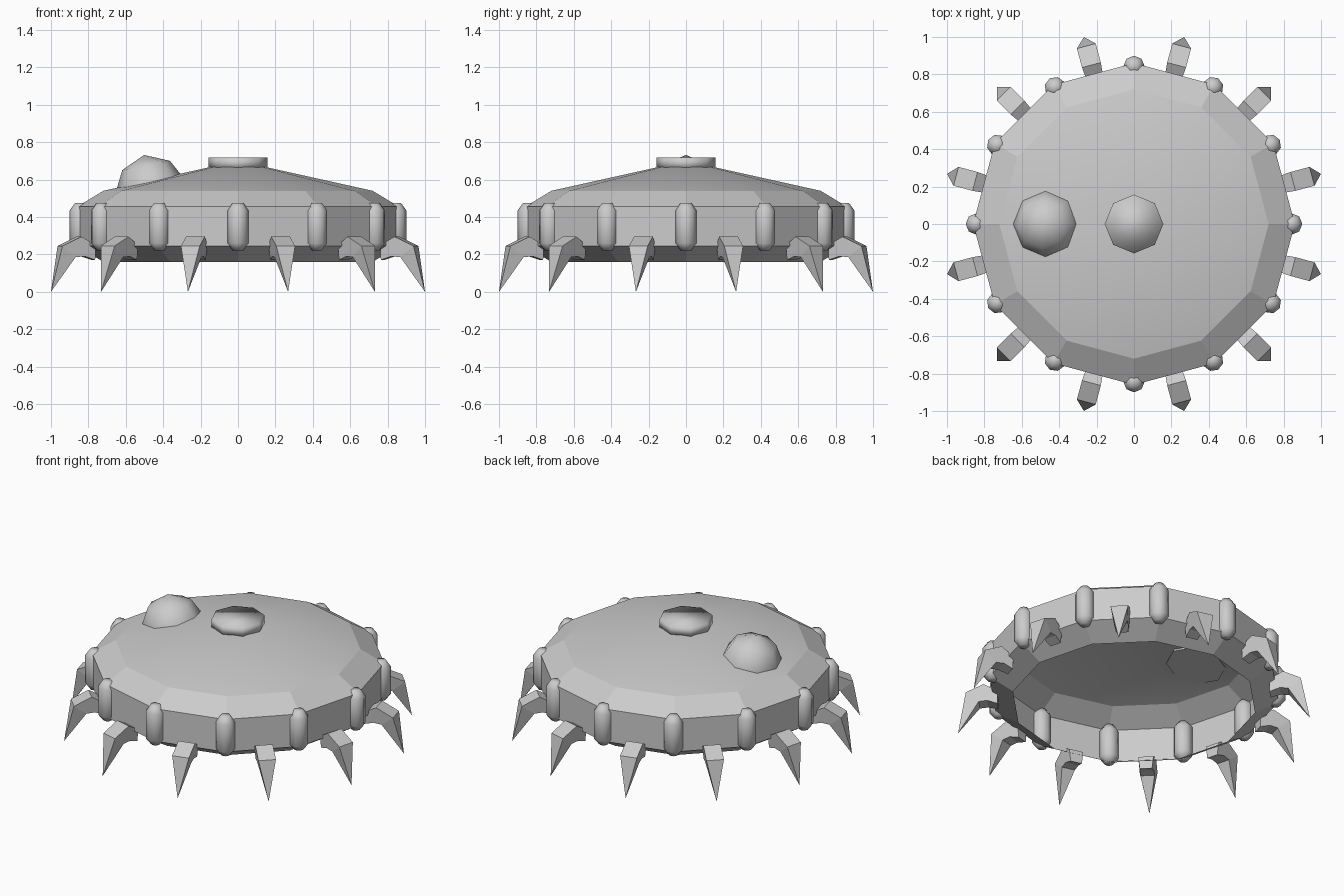
import bpy, bmesh, math
from mathutils import Matrix, Vector

cube = bpy.data.objects.get("Cube")
if cube:
    bpy.data.objects.remove(cube, do_unlink=True)

GREY = (0.6, 0.6, 0.6, 1.0)
grey = bpy.data.materials.new("plain_grey")
grey.use_nodes = True
grey.diffuse_color = GREY
grey.node_tree.nodes["Principled BSDF"].inputs["Base Color"].default_value = GREY


def add_object(name, bm, smooth_angle=None):
    """Turn a bmesh into a grey object; smooth it below the given angle."""
    bmesh.ops.recalc_face_normals(bm, faces=bm.faces[:])
    mesh = bpy.data.meshes.new(name)
    bm.to_mesh(mesh)
    bm.free()
    mesh.materials.append(grey)
    obj = bpy.data.objects.new(name, mesh)
    bpy.context.collection.objects.link(obj)
    if smooth_angle is not None:
        bpy.ops.object.select_all(action="DESELECT")
        obj.select_set(True)
        bpy.context.view_layer.objects.active = obj
        bpy.ops.object.shade_smooth_by_angle(angle=math.radians(smooth_angle))
    return obj


def bridge(bm, a, b):
    n = len(a)
    for i in range(n):
        j = (i + 1) % n
        bm.faces.new((a[i], a[j], b[j], b[i]))


def lathe(profile, sides, apex=None, cap_bottom=True):
    """Rings of (radius, z), closed on top by a point or a flat cap."""
    bm = bmesh.new()
    rings = []
    for r, z in profile:
        rings.append([bm.verts.new((r * math.cos(a), r * math.sin(a), z))
                      for a in (math.tau * i / sides for i in range(sides))])
    for low, high in zip(rings, rings[1:]):
        bridge(bm, low, high)
    if apex is None:
        bm.faces.new(rings[-1])
    else:
        tip = bm.verts.new((0, 0, apex))
        for i in range(sides):
            bm.faces.new((rings[-1][i], rings[-1][(i + 1) % sides], tip))
    if cap_bottom:
        bm.faces.new(rings[0])
    return bm


def leg_mesh():
    """Bent claw along +x: boxy root, knee, then a spike to the ground."""
    sections = [  # top r, top z, bottom r, bottom z, half width
        (0.80, 0.25, 0.80, 0.17, 0.045),
        (0.88, 0.295, 0.86, 0.19, 0.052),
        (0.985, 0.245, 0.91, 0.185, 0.052),
    ]
    bm = bmesh.new()
    rings = []
    for tr, tz, br, bz, w in sections:
        rings.append([bm.verts.new(p) for p in
                      ((tr, -w, tz), (tr, w, tz), (br, w * 0.8, bz), (br, -w * 0.8, bz))])
    for a, b in zip(rings, rings[1:]):
        bridge(bm, a, b)
    bm.faces.new(rings[0])
    tip = bm.verts.new((1.035, 0, 0))
    for i in range(4):
        bm.faces.new((rings[-1][i], rings[-1][(i + 1) % 4], tip))
    return bm


# Twelve-sided shell, open underneath
shell = [(0.72, 0.16), (0.86, 0.245), (0.86, 0.455), (0.72, 0.54)]
add_object("shell", lathe(shell, 12, apex=0.70, cap_bottom=False), 14)

# Round hatch at the centre of the roof
add_object("roof_hatch", lathe([(0.157, 0.66), (0.157, 0.718)], 8), 180)

# Small dome lying on the roof slope
dome = lathe([(0.176, -0.012), (0.174, 0.0), (0.13, 0.085)], 8, apex=0.142)
bmesh.ops.transform(dome, verts=dome.verts[:],
                    matrix=Matrix.Translation(Vector((-0.475, 0, 0.592)))
                    @ Matrix.Rotation(math.radians(-11), 4, "Y"))
add_object("side_dome", dome, 80)

# Rounded posts on the corners and claws between them
post = [(0.028, 0.222), (0.057, 0.26), (0.057, 0.435), (0.028, 0.476)]
for i in range(12):
    turn = Matrix.Rotation(math.radians(30 * i), 4, "Z")
    bm = lathe(post, 8)
    bmesh.ops.transform(bm, verts=bm.verts[:],
                        matrix=turn @ Matrix.Translation((0.843, 0, 0)))
    add_object(f"corner_post_{i + 1}", bm, 60)

    bm = leg_mesh()
    half_turn = Matrix.Rotation(math.radians(30 * i + 15), 4, "Z")
    bmesh.ops.transform(bm, verts=bm.verts[:], matrix=half_turn)
    add_object(f"leg_{i + 1}", bm)
